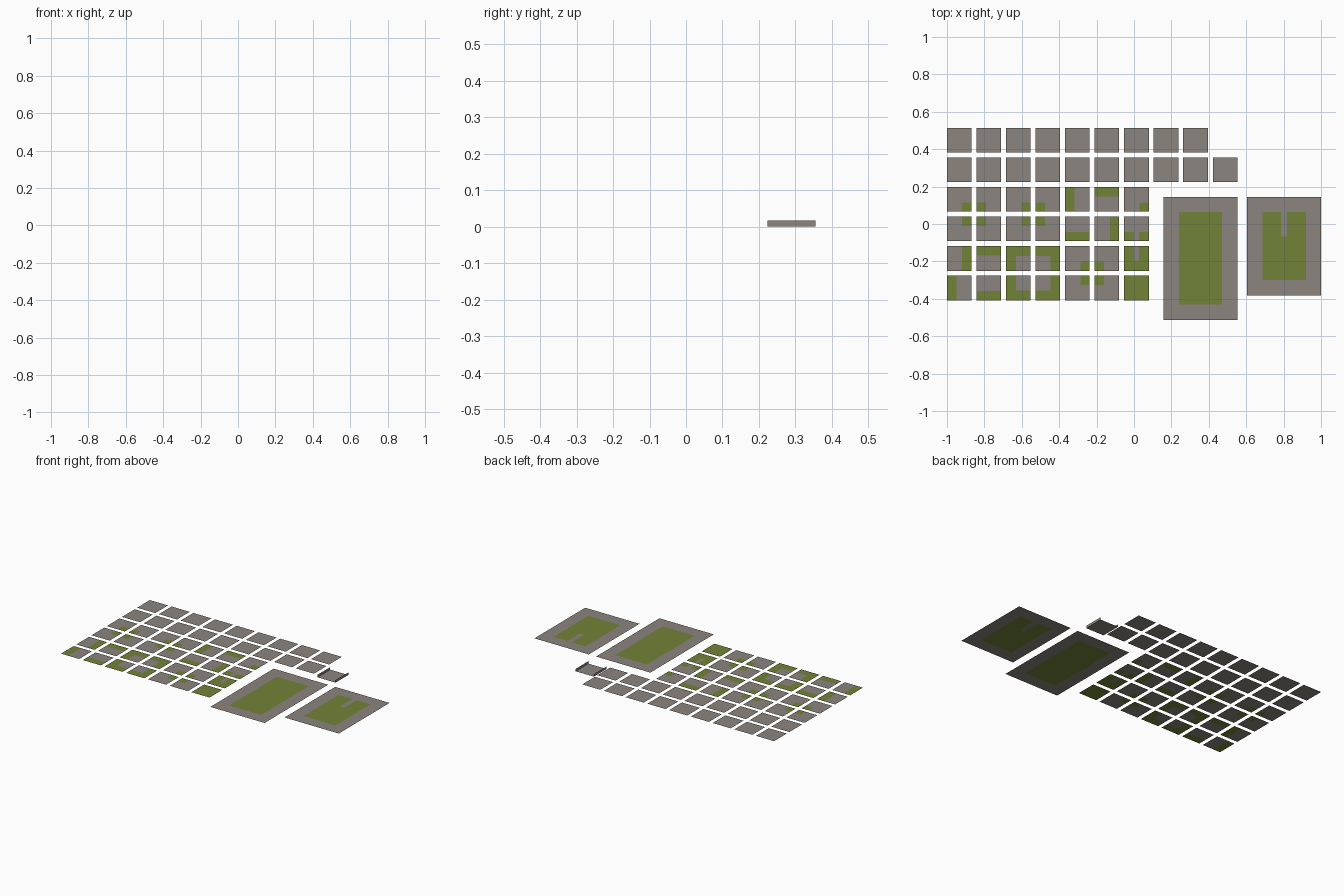
import bpy, bmesh

if "Cube" in bpy.data.objects:
    bpy.data.objects.remove(bpy.data.objects["Cube"])

U = 2 / 15.2          # one tile edge
PITCH = 1.2           # tile spacing, in tiles
Z = U / 8             # ground level; the channel floor is at zero


def material(name, rgb):
    m = bpy.data.materials.new(name)
    m.diffuse_color = (*rgb, 1)
    m.use_nodes = True
    m.node_tree.nodes["Principled BSDF"].inputs["Base Color"].default_value = m.diffuse_color
    return m


STONE = material("stone_grey", (0.26, 0.235, 0.21))
GRASS = material("grass_green", (0.168, 0.223, 0.038))


def finish(name, bm):
    me = bpy.data.meshes.new(name)
    bm.to_mesh(me)
    bm.free()
    me.materials.append(STONE)
    me.materials.append(GRASS)
    ob = bpy.data.objects.new(name, me)
    bpy.context.collection.objects.link(ob)
    return ob


def inside(x, y, rects):
    return any(a < x < c and b < y < d for a, b, c, d in rects)


def plate(name, left, top, w=1, h=1, grass=(), path=(), z=Z):
    """Flat slab cut along its pattern; sizes in tiles, patterns from lower left."""
    rects = [(0, 0, w, h), *grass, *path]
    xs = sorted({v for r in rects for v in (r[0], r[2])})
    ys = sorted({v for r in rects for v in (r[1], r[3])})
    bm = bmesh.new()
    grid = [[bm.verts.new(((left + x) * U, (top - h + y) * U, z)) for x in xs] for y in ys]
    for j in range(len(ys) - 1):
        for i in range(len(xs) - 1):
            f = bm.faces.new((grid[j][i], grid[j][i + 1], grid[j + 1][i + 1], grid[j + 1][i]))
            cx, cy = (xs[i] + xs[i + 1]) / 2, (ys[j] + ys[j + 1]) / 2
            f.material_index = int(inside(cx, cy, grass) and not inside(cx, cy, path))
    return finish(name, bm)


def tile(name, col, row, **kw):
    return plate(f"{name}_{row}_{col}", -7.6 + col * PITCH, 3.9 - row * PITCH, **kw)


# Plain paving in the two back rows
for row, count in ((0, 9), (1, 9)):
    for col in range(count):
        tile("paving", col, row)

# Sunken channel: low floor between two side walls
tile("channel_floor", 9, 1, z=0)
for side, x in (("left", 3.2), ("right", 4.2)):
    bm = bmesh.new()
    pts = ((1.7, 0), (2.7, 0), (2.7, Z), (1.7, Z))
    bm.faces.new([bm.verts.new((x * U, y * U, z)) for y, z in pts])
    finish(f"channel_wall_{side}", bm)

# Edge strips and corner patches
S = 0.38
LEFT, RIGHT = (0, 0, S, 1), (1 - S, 0, 1, 1)
BOTTOM, TOP = (0, 0, 1, S), (0, 1 - S, 1, 1)
FULL = (0, 0, 1, 1)


def corner(right, upper, s):
    x, y = (1 - s) * right, (1 - s) * upper
    return (x, y, x + s, y + s)


# Groups of four whose inner corners are grass, or grass around a stone middle
for dx in (0, 1):
    for dy in (0, 1):
        for col, row in ((0, 2), (2, 2), (4, 4)):
            tile("grass_corner", col + dx, row + dy, grass=[corner(1 - dx, dy, S)])
        tile("stone_corner", 2 + dx, 4 + dy, grass=[FULL], path=[corner(1 - dx, dy, 0.6)])

# Tiles with one grass edge
for col, row, strip in ((4, 2, LEFT), (5, 2, TOP), (4, 3, BOTTOM), (5, 3, RIGHT),
                        (0, 4, RIGHT), (1, 4, TOP), (0, 5, LEFT), (1, 5, BOTTOM)):
    tile("grass_edge", col, row, grass=[strip])

# Column with a path running into the lawn
tile("lawn_corner", 6, 2, grass=[corner(1, 0, S)])
tile("path_start", 6, 3, grass=[BOTTOM], path=[(0.4, 0, 0.6, S)])
tile("path_end", 6, 4, grass=[FULL], path=[(0.4, 0.42, 0.6, 1)])
tile("lawn", 6, 5, grass=[FULL])

# Two large courtyards with lawns
M = 0.62
plate("long_courtyard", 1.2, 1.1, 3, 5, grass=[(M, M, 3 - M, 5 - M)])
plate("notched_courtyard", 4.6, 1.1, 3, 4, grass=[(M, M, 3 - M, 4 - M)],
      path=[(1.38, 2.4, 1.62, 4 - M)])
